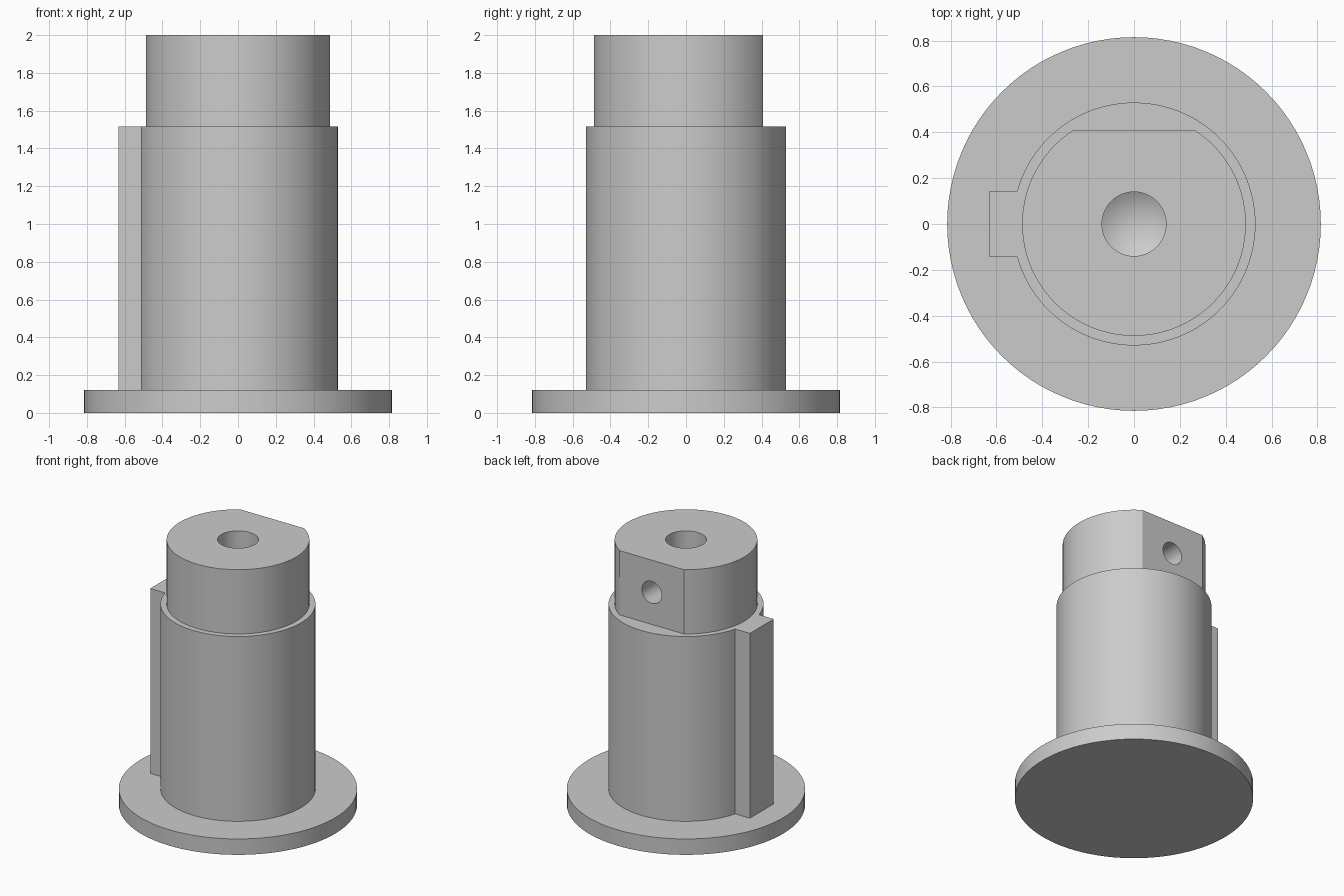
import bpy
import bmesh
import math
from mathutils import Matrix

if "Cube" in bpy.data.objects:
    bpy.data.objects.remove(bpy.data.objects["Cube"])

SEGS = 96

grey = bpy.data.materials.new("plain grey")
grey.diffuse_color = (0.6, 0.6, 0.6, 1.0)
grey.use_nodes = True
grey.node_tree.nodes["Principled BSDF"].inputs["Base Color"].default_value = grey.diffuse_color


def make_object(name, bm):
    bmesh.ops.recalc_face_normals(bm, faces=bm.faces[:])
    mesh = bpy.data.meshes.new(name)
    bm.to_mesh(mesh)
    bm.free()
    mesh.materials.append(grey)
    obj = bpy.data.objects.new(name, mesh)
    bpy.context.collection.objects.link(obj)
    return obj


def arc(radius, start, end, count):
    return [(radius * math.cos(start + (end - start) * i / count),
             radius * math.sin(start + (end - start) * i / count))
            for i in range(count + 1)]


def prism(name, outline, z0, z1):
    bm = bmesh.new()
    face = bm.faces.new([bm.verts.new((x, y, z0)) for x, y in outline])
    top = bmesh.ops.extrude_face_region(bm, geom=[face])["geom"]
    verts = [v for v in top if isinstance(v, bmesh.types.BMVert)]
    bmesh.ops.translate(bm, verts=verts, vec=(0, 0, z1 - z0))
    return make_object(name, bm)


def drill(name, radius, depth, matrix):
    """Round cutter along -z from the origin, with a conical drill point."""
    bm = bmesh.new()
    over, tip = 0.1, radius * 0.6
    rings = []
    for z in (over, -depth):
        rings.append([bm.verts.new((x, y, z))
                      for x, y in arc(radius, 0, 2 * math.pi, 48)[:-1]])
    point = bm.verts.new((0, 0, -depth - tip))
    bm.faces.new(rings[0])
    for i in range(48):
        j = (i + 1) % 48
        bm.faces.new((rings[0][i], rings[0][j], rings[1][j], rings[1][i]))
        bm.faces.new((rings[1][i], rings[1][j], point))
    bm.transform(matrix)
    return make_object(name, bm)


def combine(target, other, operation):
    mod = target.modifiers.new(operation.lower(), 'BOOLEAN')
    mod.operation = operation
    mod.solver = 'EXACT'
    mod.object = other
    bpy.context.view_layer.objects.active = target
    bpy.ops.object.modifier_apply(modifier=mod.name)
    bpy.data.objects.remove(other)


# Round base flange
hub = prism("flanged_hub", arc(0.815, 0, 2 * math.pi, SEGS)[:-1], 0, 0.12)

# Main barrel with a full-length key on its left side
a = math.asin(0.142 / 0.53)
barrel = arc(0.53, -math.pi + a, math.pi - a, SEGS)
barrel += [(-0.633, 0.142), (-0.633, -0.142)]
combine(hub, prism("barrel", barrel, 0.05, 1.515), 'UNION')

# Narrower neck with a flat on the back
f = math.asin(0.408 / 0.488)
neck = arc(0.488, math.pi - f, 2 * math.pi + f, SEGS)
combine(hub, prism("neck", neck, 1.4, 2.0), 'UNION')

# Blind centre bore, and a set-screw hole from the flat into the bore
combine(hub, drill("bore_cutter", 0.14, 0.8, Matrix.Translation((0, 0, 2))),
        'DIFFERENCE')
side = Matrix.Translation((0, 0.408, 1.757)) @ Matrix.Rotation(-math.pi / 2, 4, 'X')
combine(hub, drill("screw_hole_cutter", 0.083, 0.33, side), 'DIFFERENCE')

# Smooth round walls with crisp edges
bpy.ops.object.select_all(action='DESELECT')
hub.select_set(True)
bpy.context.view_layer.objects.active = hub
bpy.ops.object.shade_smooth_by_angle(angle=math.radians(25))
